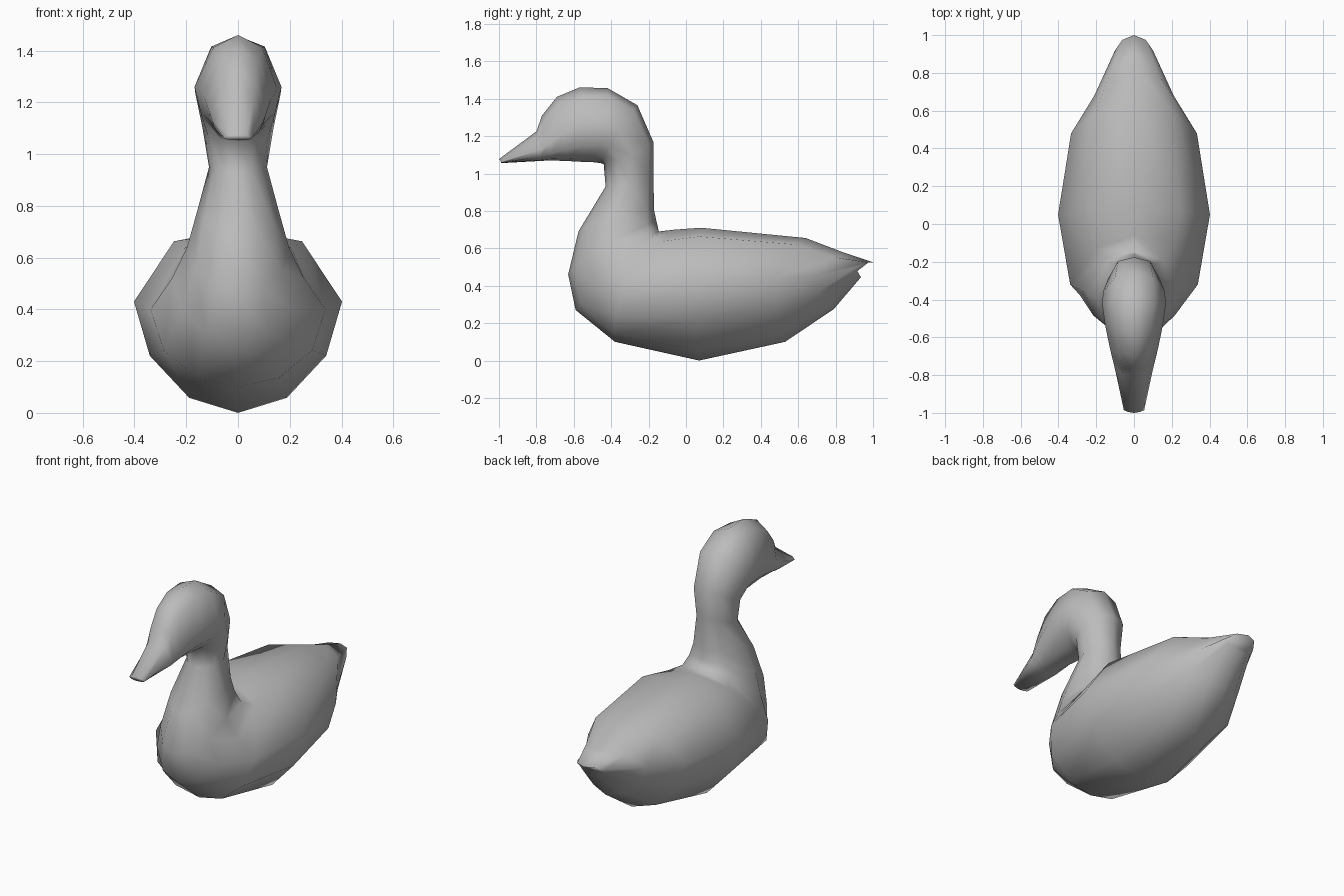
import bpy, bmesh
from math import sin, cos, radians
from mathutils import Vector

cube = bpy.data.objects.get("Cube")
if cube:
    bpy.data.objects.remove(cube, do_unlink=True)

grey = bpy.data.materials.new("plain_grey")
grey.use_nodes = True
colour = (0.5, 0.5, 0.5, 1)
grey.diffuse_color = colour
grey.node_tree.nodes["Principled BSDF"].inputs["Base Color"].default_value = colour

# Angles around a ring: back, shoulder, widest, two lower points, front, then mirrored
half_angles = [38, 90, 122, 152]
ANGLES = [0] + half_angles + [180] + [360 - a for a in reversed(half_angles)]

# Rings from tail to bill: back (y, z), front (y, z), widest point (y, z), half width
tail_and_body = [
    ((1.0, .525), (.935, .445), (.92, .505), .10),
    ((.85, .575), (.79, .275), (.68, .45), .21),
    ((.64, .655), (.53, .10), (.48, .44), .333),
    ((.08, .71), (.07, .0), (.05, .43), .402),
    ((-.06, .70), (-.38, .10), (-.32, .40), .338),
]
chest_and_neck = [
    ((-.145, .69), (-.59, .27), (-.365, .52), .255),
    ((-.158, .745), (-.63, .46), (-.395, .64), .197),
    ((-.17, .80), (-.575, .69), (-.36, .79), .155),
    ((-.175, 1.0), (-.43, .93), (-.30, .95), .112),
    ((-.175, 1.17), (-.44, 1.05), (-.29, 1.1), .137),
]
head_and_bill = [
    ((-.26, 1.365), (-.455, 1.055), (-.36, 1.23), .164),
    ((-.42, 1.457), (-.49, 1.06), (-.43, 1.26), .168),
    ((-.57, 1.46), (-.55, 1.062), (-.54, 1.25), .152),
    ((-.69, 1.41), (-.64, 1.067), (-.66, 1.21), .127),
    ((-.77, 1.31), (-.73, 1.07), (-.73, 1.16), .110),
    ((-.80, 1.225), (-.78, 1.067), (-.78, 1.125), .098),
    ((-1.0, 1.077), (-.995, 1.055), (-.985, 1.063), .054),
]


def add_ring(bm, back, front, side, width):
    """Closed loop through the back, front and widest points."""
    back, front, side = Vector(back), Vector(front), Vector(side)
    mid, half = (back + front) / 2, (back - front) / 2
    ring = []
    for angle in ANGLES:
        t = radians(angle)
        p = mid + half * cos(t) + (side - mid) * sin(t) ** 2
        ring.append(bm.verts.new((width * sin(t), p.x, p.y)))
    return ring


# One continuous skin lofted through all the rings
bm = bmesh.new()
rings = [add_ring(bm, *r) for r in tail_and_body + chest_and_neck + head_and_bill]
for a, b in zip(rings, rings[1:]):
    for i in range(len(ANGLES)):
        j = (i + 1) % len(ANGLES)
        bm.faces.new((a[i], a[j], b[j], b[i]))
bm.faces.new(rings[0])
bm.faces.new(rings[-1])
bmesh.ops.recalc_face_normals(bm, faces=bm.faces)
for f in bm.faces:
    f.smooth = True

mesh = bpy.data.meshes.new("duck")
bm.to_mesh(mesh)
bm.free()
mesh.materials.append(grey)
bpy.context.collection.objects.link(bpy.data.objects.new("duck", mesh))
